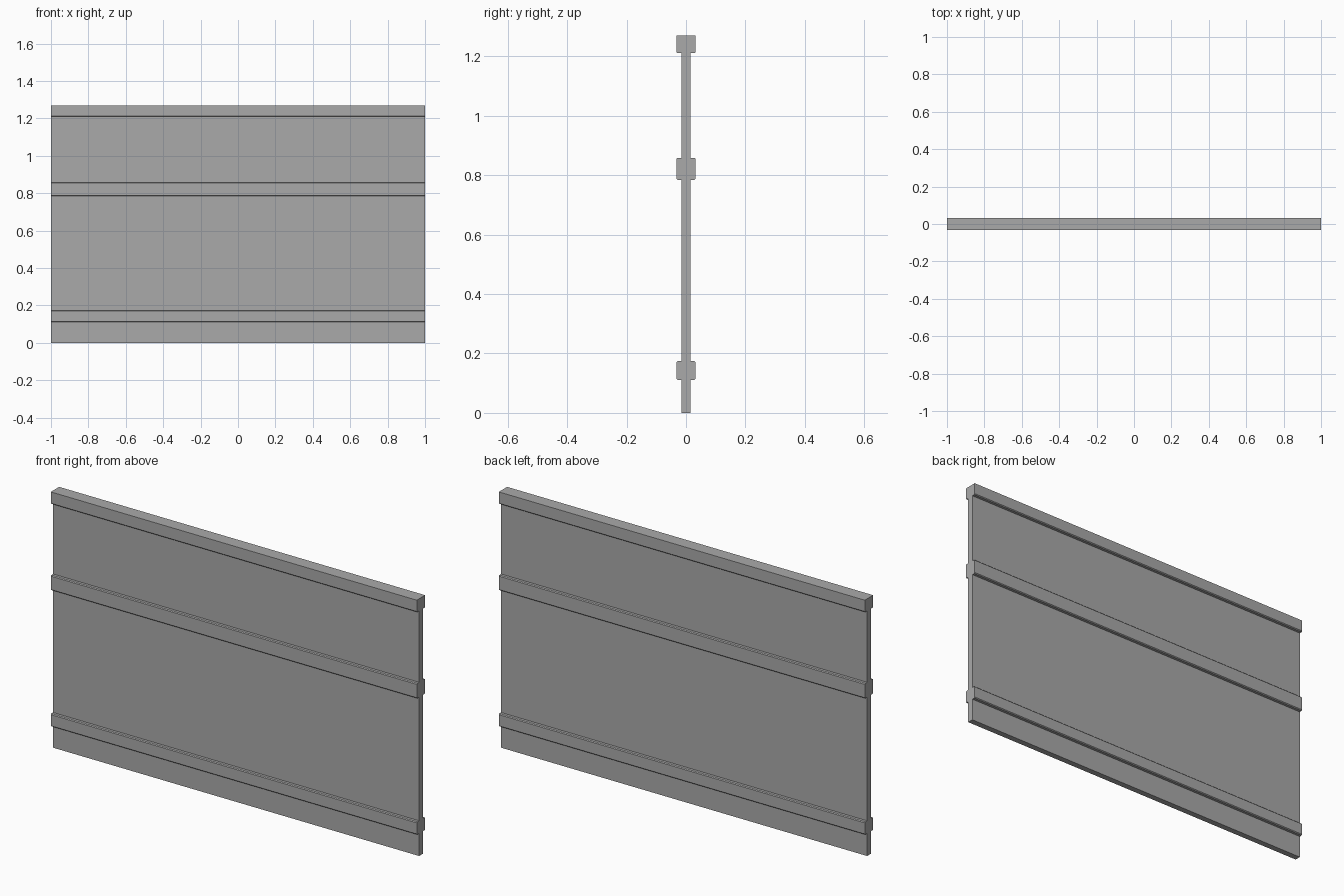
import bpy

# Remove the default object
cube = bpy.data.objects.get("Cube")
if cube:
    bpy.data.objects.remove(cube, do_unlink=True)

LENGTH = 2.0
HEIGHT = 1.27
PANEL_HALF = 0.015
RAIL_HALF = 0.0325
CHAMFER = 0.004

grey = bpy.data.materials.new("plain grey")
grey.use_nodes = True
colour = (0.4, 0.4, 0.4, 1.0)
grey.diffuse_color = colour
grey.node_tree.nodes["Principled BSDF"].inputs["Base Color"].default_value = colour


def extrude_profile(name, profile):
    """Sweep a closed (y, z) profile along the full length in x."""
    n = len(profile)
    verts = [(x, y, z) for x in (-LENGTH / 2, LENGTH / 2) for y, z in profile]
    faces = [tuple(reversed(range(n))), tuple(range(n, 2 * n))]
    faces += [(i, (i + 1) % n, n + (i + 1) % n, n + i) for i in range(n)]
    mesh = bpy.data.meshes.new(name)
    mesh.from_pydata(verts, [], faces)
    mesh.materials.append(grey)
    obj = bpy.data.objects.new(name, mesh)
    bpy.context.collection.objects.link(obj)
    return obj


def rail_profile(bottom, top, chamfer_top):
    """Rail section with small chamfers on its exposed long edges."""
    h, c = RAIL_HALF, CHAMFER
    section = [(-h + c, bottom), (h - c, bottom), (h, bottom + c)]
    if chamfer_top:
        section += [(h, top - c), (h - c, top), (-h + c, top), (-h, top - c)]
    else:
        section += [(h, top), (-h, top)]
    return section + [(-h, bottom + c)]


# Thin main panel, ending inside the top rail
p = PANEL_HALF
panel_top = HEIGHT - 0.03
extrude_profile("panel", [(-p, 0), (p, 0), (p, panel_top), (-p, panel_top)])

# Horizontal rails standing proud of both faces
for name, bottom, top, chamfer_top in (
    ("lower_rail", 0.111, 0.174, True),
    ("middle_rail", 0.784, 0.858, True),
    ("top_rail", 1.21, HEIGHT, False),
):
    extrude_profile(name, rail_profile(bottom, top, chamfer_top))
